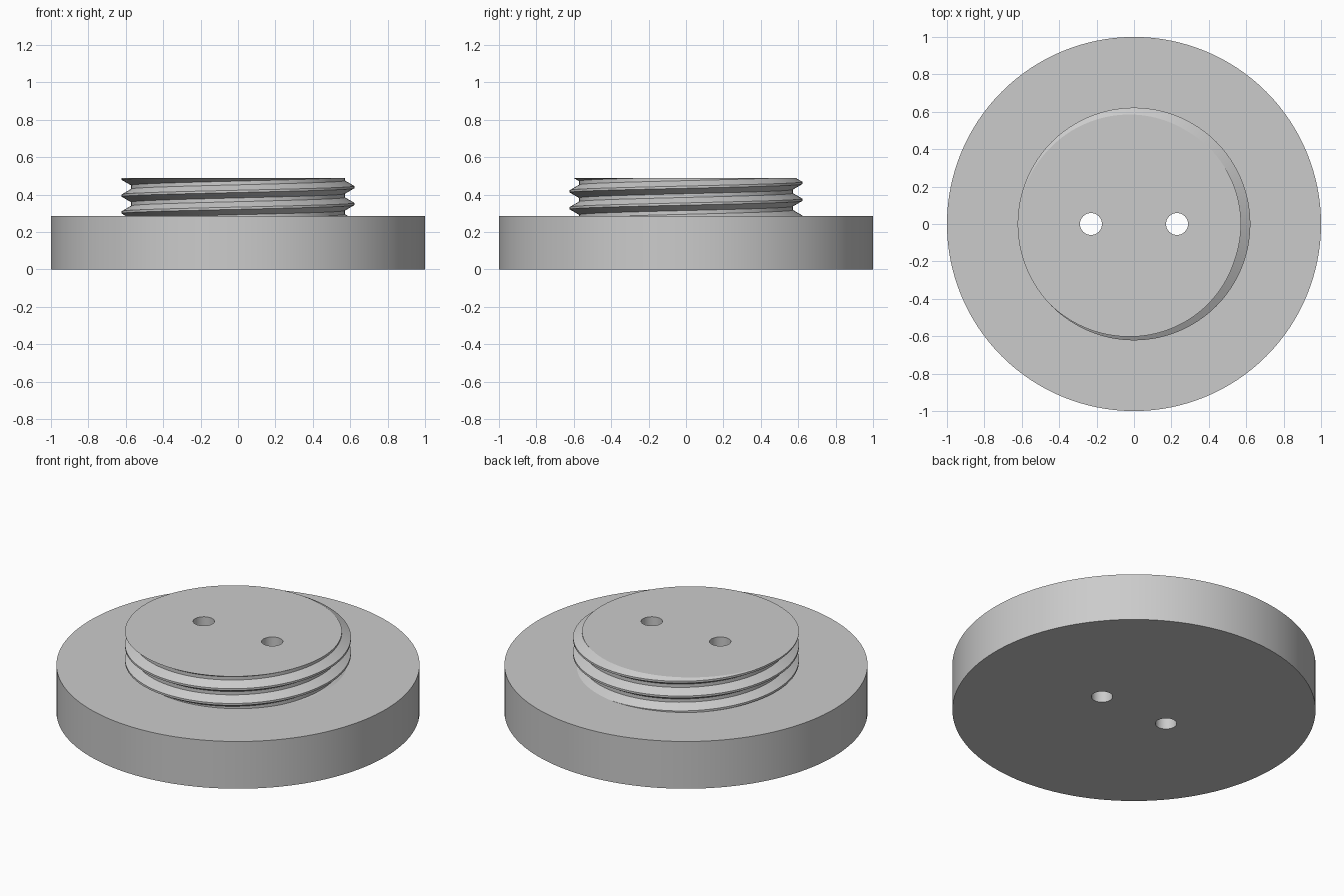
import bpy
import bmesh
from math import cos, sin, tau, radians

cube = bpy.data.objects.get("Cube")
if cube:
    bpy.data.objects.remove(cube, do_unlink=True)

SEGMENTS = 128
FLANGE_TOP, PLUG_TOP = 0.287, 0.49
PITCH, CREST_Z = 0.09, 0.44
CREST_R, ROOT_R = 0.622, 0.572

grey = bpy.data.materials.new("light_grey")
grey.use_nodes = True
colour = (0.6, 0.6, 0.6, 1)
grey.diffuse_color = colour
grey.node_tree.nodes["Principled BSDF"].inputs["Base Color"].default_value = colour


def make_object(name, bm):
    bmesh.ops.recalc_face_normals(bm, faces=bm.faces)
    mesh = bpy.data.meshes.new(name)
    bm.to_mesh(mesh)
    bm.free()
    mesh.materials.append(grey)
    obj = bpy.data.objects.new(name, mesh)
    bpy.context.collection.objects.link(obj)
    return obj


def cylinder(name, radius, bottom, top, x=0, segments=SEGMENTS):
    bm = bmesh.new()
    bmesh.ops.create_cone(bm, cap_ends=True, segments=segments, radius1=radius,
                          radius2=radius, depth=top - bottom)
    bmesh.ops.translate(bm, verts=bm.verts, vec=(x, 0, (bottom + top) / 2))
    return make_object(name, bm)


def threaded_plug():
    """Right-handed helical thread, trimmed flat and capped at both ends."""
    profile = [(-0.006, CREST_R), (0.006, CREST_R), (0.035, ROOT_R), (0.055, ROOT_R)]
    bm = bmesh.new()
    rows = []
    for turn in range(-3, 3):
        for offset, radius in profile:
            row = []
            for i in range(SEGMENTS + 1):
                t = i / SEGMENTS
                z = CREST_Z + PITCH * (turn + t) + offset
                row.append(bm.verts.new((radius * cos(tau * t), radius * sin(tau * t), z)))
            rows.append(row)
    for low, high in zip(rows, rows[1:]):
        for i in range(SEGMENTS):
            bm.faces.new((low[i], low[i + 1], high[i + 1], high[i]))
    bmesh.ops.remove_doubles(bm, verts=bm.verts, dist=0.0001)
    for z, direction in ((FLANGE_TOP - 0.02, -1), (PLUG_TOP, 1)):
        bmesh.ops.bisect_plane(bm, geom=bm.verts[:] + bm.edges[:] + bm.faces[:],
                               dist=0.00001, plane_co=(0, 0, z),
                               plane_no=(0, 0, direction), clear_outer=True)
    bmesh.ops.holes_fill(bm, edges=[e for e in bm.edges if e.is_boundary], sides=0)
    return make_object("threaded_plug", bm)


def combine(target, other, operation):
    mod = target.modifiers.new(operation.lower(), 'BOOLEAN')
    mod.object = other
    mod.operation = operation
    mod.solver = 'EXACT'
    bpy.ops.object.modifier_apply(modifier=mod.name)
    bpy.data.objects.remove(other, do_unlink=True)


# Round flange with the threaded plug on top
cap = cylinder("threaded_cap", 1, 0, FLANGE_TOP)
plug = threaded_plug()
bpy.ops.object.select_all(action='DESELECT')
cap.select_set(True)
bpy.context.view_layer.objects.active = cap
combine(cap, plug, 'UNION')

# Two through holes
for side in (-1, 1):
    cutter = cylinder("hole_cutter", 0.059, -0.2, 0.8, side * 0.23, 24)
    cutter.hide_render = True
    combine(cap, cutter, 'DIFFERENCE')

bpy.ops.object.shade_smooth_by_angle(angle=radians(20))
